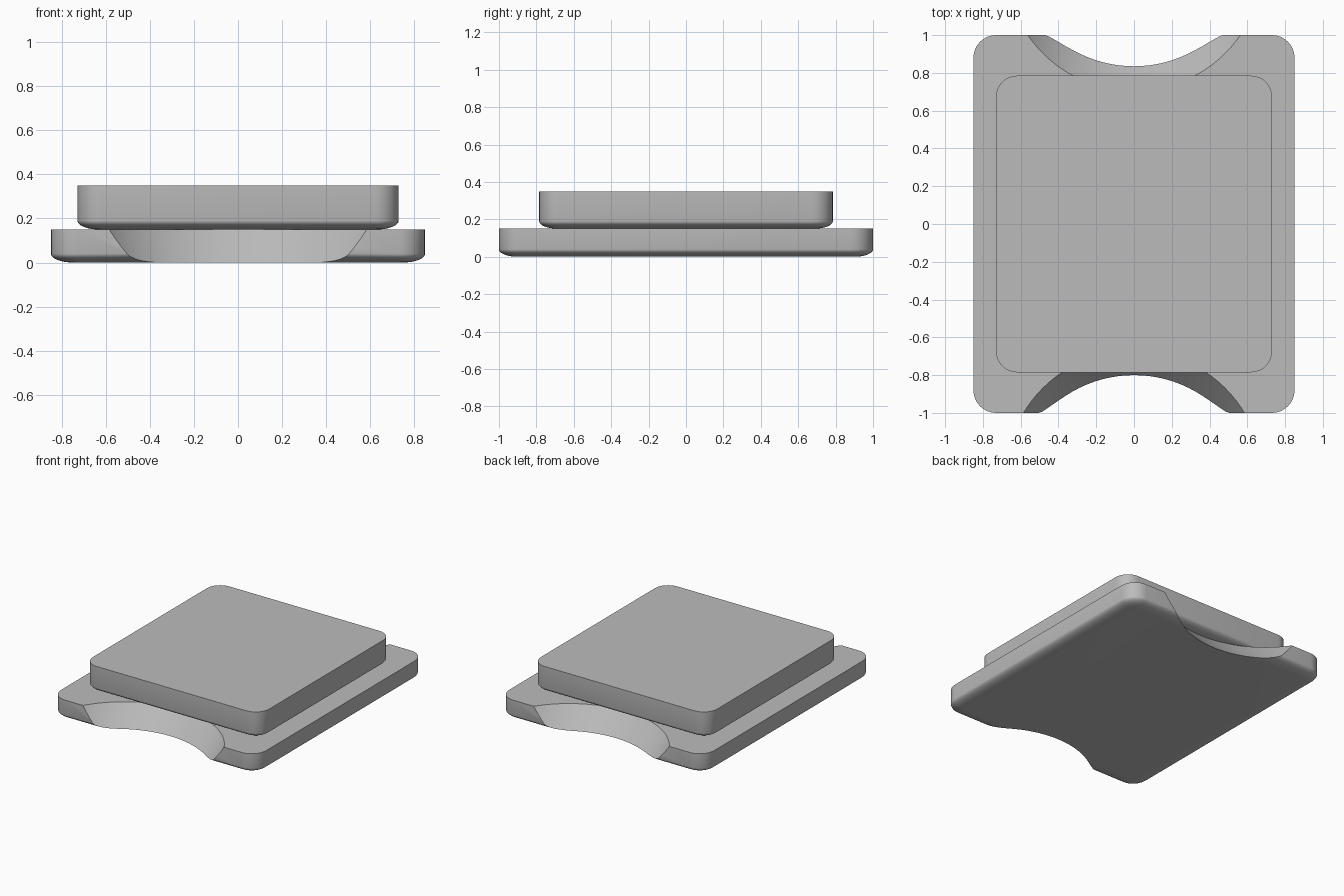
import bpy
import bmesh
from math import sin, cos, pi, radians

cube = bpy.data.objects.get("Cube")
if cube:
    bpy.data.objects.remove(cube, do_unlink=True)

grey = bpy.data.materials.new("plain grey")
grey.use_nodes = True
GREY = (0.5, 0.5, 0.5, 1)
grey.diffuse_color = GREY
grey.node_tree.nodes["Principled BSDF"].inputs["Base Color"].default_value = GREY


def loft(name, rings):
    """Skin a stack of equal rings and cap both ends."""
    bm = bmesh.new()
    loops = [[bm.verts.new(p) for p in ring] for ring in rings]
    n = len(loops[0])
    for low, high in zip(loops, loops[1:]):
        for i in range(n):
            j = (i + 1) % n
            bm.faces.new((low[i], low[j], high[j], high[i]))
    bm.faces.new(loops[0][::-1])
    bm.faces.new(loops[-1])
    bmesh.ops.recalc_face_normals(bm, faces=bm.faces)
    mesh = bpy.data.meshes.new(name)
    bm.to_mesh(mesh)
    bm.free()
    mesh.materials.append(grey)
    obj = bpy.data.objects.new(name, mesh)
    bpy.context.collection.objects.link(obj)
    return obj


def activate(obj):
    bpy.ops.object.select_all(action='DESELECT')
    obj.select_set(True)
    bpy.context.view_layer.objects.active = obj


def rounded_ring(hx, hy, radius, z, steps=8):
    ring = []
    for corner, (sx, sy) in enumerate([(1, 1), (-1, 1), (-1, -1), (1, -1)]):
        for k in range(steps + 1):
            a = (corner + k / steps) * pi / 2
            ring.append((sx * (hx - radius) + radius * cos(a),
                         sy * (hy - radius) + radius * sin(a), z))
    return ring


def slab(name, hx, hy, radius, z0, z1, inset=0.1, rise=0.04, steps=8):
    """Rounded plate with a soft lower edge and a crisp upper one."""
    rings = []
    for k in range(steps + 1):
        a = k / steps * pi / 2
        d = inset * (1 - sin(a))
        rings.append(rounded_ring(hx - d, hy - d, radius - d, z0 + rise * (1 - cos(a))))
    rings.append(rounded_ring(hx, hy, radius, z1))
    return loft(name, rings)


# Lower plate and the block resting on it
base = slab("base_plate", 0.85, 1.0, 0.12, 0.0, 0.15)
block = slab("upper_block", 0.73, 0.785, 0.11, 0.15, 0.35)

# Sloped round finger scoops at the front and back of the plate
for name, side, shift in (("front_scoop", -1, 0.0), ("back_scoop", 1, 0.035)):
    rings = []
    for z in (-0.05, 0.2):
        r = 0.652 + 0.207 * z
        centre = side * (1.452 + shift - 0.667 * z)
        rings.append([(r * cos(2 * pi * i / 96), centre + r * sin(2 * pi * i / 96), z)
                      for i in range(96)])
    cutter = loft(name, rings)
    cutter.hide_render = True
    activate(base)
    cut = base.modifiers.new(name, 'BOOLEAN')
    cut.operation = 'DIFFERENCE'
    cut.solver = 'EXACT'
    cut.object = cutter
    bpy.ops.object.modifier_apply(modifier=cut.name)
    bpy.data.objects.remove(cutter, do_unlink=True)

for obj in (base, block):
    activate(obj)
    bpy.ops.object.shade_smooth_by_angle(angle=radians(30))
